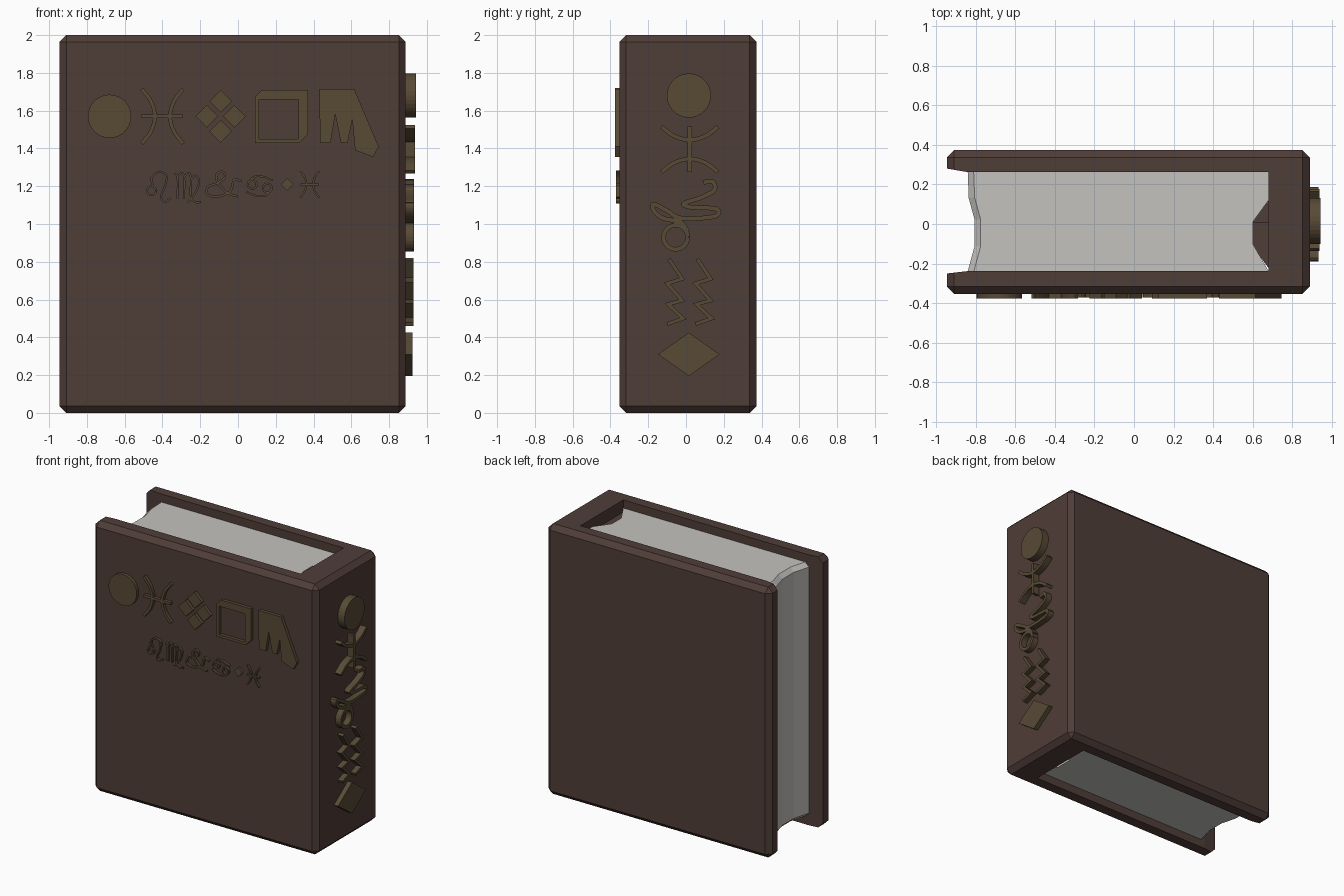
import bpy, bmesh, math
from mathutils import Vector

if "Cube" in bpy.data.objects:
    bpy.data.objects.remove(bpy.data.objects["Cube"])


def material(name, rgb):
    m = bpy.data.materials.new(name)
    m.diffuse_color = (*rgb, 1)
    m.use_nodes = True
    m.node_tree.nodes["Principled BSDF"].inputs["Base Color"].default_value = m.diffuse_color
    return m


LEATHER = material("brown_leather", (0.078, 0.047, 0.039))
BRASS = material("dull_brass", (0.098, 0.069, 0.036))
PAPER = material("grey_paper", (0.55, 0.54, 0.52))


def finish(bm, name, mat):
    bmesh.ops.recalc_face_normals(bm, faces=bm.faces)
    me = bpy.data.meshes.new(name)
    bm.to_mesh(me)
    bm.free()
    me.materials.append(mat)
    ob = bpy.data.objects.new(name, me)
    bpy.context.collection.objects.link(ob)
    return ob


def prism(bm, low, high):
    """Closed solid between two matching rings of points."""
    a = [bm.verts.new(p) for p in low]
    b = [bm.verts.new(p) for p in high]
    bm.faces.new(a)
    bm.faces.new(b)
    n = len(a)
    for i in range(n):
        bm.faces.new((a[i], a[(i + 1) % n], b[(i + 1) % n], b[i]))


def upright(name, profile, z0, z1, mat, bevel=None, size=0.03):
    bm = bmesh.new()
    prism(bm, [(x, y, z0) for x, y in profile], [(x, y, z1) for x, y in profile])
    bmesh.ops.recalc_face_normals(bm, faces=bm.faces)
    if bevel:
        edges = [e for e in bm.edges if bevel(e)]
        bmesh.ops.bevel(bm, geom=edges, offset=size, segments=1, affect='EDGES')
    return finish(bm, name, mat)


# Cover: C-shaped profile with only its outside edges chamfered
X0, X1, Y0, Y1 = -0.945, 0.888, -0.353, 0.373


def outer_edge(e):
    limits = ((0, X0), (0, X1), (1, Y0), (1, Y1), (2, 0.0), (2, 2.0))
    return sum(all(abs(v.co[ax] - val) < 1e-4 for v in e.verts) for ax, val in limits) >= 2


upright("cover", [(X0, Y0), (X1, Y0), (X1, Y1), (X0, Y1), (X0, 0.28), (-0.84, 0.262),
                  (0.68, 0.262), (0.68, -0.238), (-0.84, -0.238), (X0, -0.25)],
        0, 2, LEATHER, outer_edge, 0.036)

# Page block: hollow fore-edge, dented spine end
upright("pages", [(-0.84, 0.262), (-0.835, 0.13), (-0.805, 0.02), (-0.805, -0.11), (-0.84, -0.238),
                  (0.68, -0.238), (0.6, -0.1), (0.6, 0.01), (0.68, 0.12), (0.68, 0.262)],
        0.06, 1.94, PAPER,
        lambda e: all(v.co.x < -0.7 for v in e.verts) and abs(e.verts[0].co.z - e.verts[1].co.z) < 1e-4)

# Lining between the pages and the spine
upright("spine_lining", [(0.69, 0.01), (0.59, 0.01), (0.59, -0.1), (0.69, -0.237)], 0.09, 1.91, LEATHER)
upright("spine_lining_recess", [(0.69, 0.13), (0.59, 0.01), (0.69, 0.01)], 0.2, 1.8, LEATHER)


# ---- raised ornaments ----
def smooth(pts, steps=5):
    """Catmull-Rom curve through the points."""
    p = [Vector(q) for q in pts]
    p = [2 * p[0] - p[1]] + p + [2 * p[-1] - p[-2]]
    out = []
    for i in range(1, len(p) - 2):
        a, b, c, d = p[i - 1:i + 3]
        for k in range(steps):
            t = k / steps
            out.append(0.5 * (2 * b + (c - a) * t + (2 * a - 5 * b + 4 * c - d) * t * t
                              + (3 * b - a - 3 * c + d) * t ** 3))
    return out + [p[-2]]


def circle(cx, cy, r, n=32):
    return [(cx + r * math.cos(2 * math.pi * i / n), cy + r * math.sin(2 * math.pi * i / n)) for i in range(n)]


def ring(cx, cy, r, n=16):
    c = circle(cx, cy, r, n)
    return c + c[:1]


def diamond(cx, cy, w, h):
    return [(cx - w, cy), (cx, cy - h), (cx + w, cy), (cx, cy + h)]


def emboss(name, side, centre, depth, plates=(), strokes=(), width=2.0):
    """Raised shapes in hundredths of a unit about a centre on the front or spine."""
    bm = bmesh.new()

    def place(p, d):
        u, v = centre[0] + p[0] / 100, centre[1] + p[1] / 100
        return (u, Y0 - d, v) if side == 'front' else (X1 + d, u, v)

    for poly in plates:
        prism(bm, [place(p, -0.01) for p in poly], [place(p, depth) for p in poly])
    for path in strokes:
        p = [Vector(q) for q in path]
        rows = []
        for i, q in enumerate(p):
            a = (q - p[i - 1]).normalized() if i else (p[1] - q).normalized()
            b = (p[i + 1] - q).normalized() if i < len(p) - 1 else a
            t = (a + b).normalized()
            n = Vector((-t.y, t.x)) * width / 2 / max(0.5, t.dot(b))
            rows.append([bm.verts.new(place(s, d)) for s, d in
                         ((q + n, -0.01), (q - n, -0.01), (q - n, depth), (q + n, depth))])
        for r, s in zip(rows, rows[1:]):
            for k in range(4):
                bm.faces.new((r[k], r[(k + 1) % 4], s[(k + 1) % 4], s[k]))
        bm.faces.new(rows[0])
        bm.faces.new(rows[-1])
    return finish(bm, name, BRASS)


def twin_arcs(w, h, gap):
    """Two arcs back to back, joined by a bar."""
    arc = smooth([(-w, h), (-gap - (w - gap) * .3, h * .55), (-gap, 0), (-gap - (w - gap) * .3, -h * .55), (-w, -h)])
    return [arc, [(-x, y) for x, y in arc], [(-w, 0), (w, 0)]]


# Front, large row
D = 0.024
emboss("front_disc", 'front', (-0.68, 1.57), D, [circle(0, 0, 11.5)])
emboss("front_twin_arcs", 'front', (-0.4, 1.57), D, strokes=twin_arcs(11, 14.5, 4))
emboss("front_four_diamonds", 'front', (-0.092, 1.57), D,
       [diamond(x, y, 6, 6) for x, y in ((0, 8), (0, -8), (-7.3, 0), (7.3, 0))])
emboss("front_box_frame", 'front', (0.23, 1.57), D, [
    [(-14, -14), (-12, -12), (-12, 9), (-14, 10.5)],
    [(-14, -14), (9.5, -14), (9, -12), (-12, -12)],
    [(9, -12), (9.5, -14), (14, -9.5), (14, 14), (9, 9)],
    [(-14, 10.5), (-12, 9), (9, 9), (14, 14), (-10.5, 14)]])
emboss("front_split_banner", 'front', (0, 0), D, [
    [(43, 171.5), (61.5, 171.5), (74.5, 141), (71.5, 135.5), (62, 139), (60.5, 155),
     (58, 143), (54.5, 143), (51.5, 158), (49, 143), (43.5, 143)]])

# Front, small row
S = 0.018
emboss("small_loop_hook", 'front', (-0.418, 1.196), S, width=1.0, strokes=[
    ring(-4, -2, 2.4),
    smooth([(-3, 0.3), (-4, 5), (0, 8), (4, 6), (3, 0), (1, -5), (3, -8), (6, -6)])])
emboss("small_triple_arch", 'front', (-0.265, 1.196), S, width=1.0, strokes=[
    smooth(p) for p in (
        [(-7, 7), (-5.5, 5), (-5.5, -6)],
        [(-5.5, 5), (-3.5, 7.5), (-2, 5), (-2, -6)],
        [(-2, 5), (0, 7.5), (1.5, 5), (1.5, -5), (4, -8), (7, -8)],
        [(1.5, 4), (4, 6), (6, 3), (4, -3), (0, -8)])])
emboss("small_knot", 'front', (-0.08, 1.206), S, width=1.2, strokes=[
    smooth([(10, 2), (6, 3), (4, -3), (-2, -6), (-8, -5), (-8, -1), (-3, 1), (1, 4), (0, 7),
            (-3, 6), (-3, 2), (2, -4), (8, -6)])])
sweep = smooth([(-6, 2), (-3, 5), (2, 5), (7, 3)])
emboss("small_paired_curls", 'front', (0.115, 1.2), S, width=1.0, strokes=[
    ring(-4, 1, 2.4), ring(4, -1, 2.4), sweep, [(-x, -y) for x, y in sweep]])
emboss("small_diamond", 'front', (0.26, 1.21), S, [diamond(0, 0, 3.4, 3.4)])
emboss("small_twin_arcs", 'front', (0.38, 1.21), S, width=1.0, strokes=twin_arcs(5, 7, 1.8))

# Spine
emboss("spine_disc", 'spine', (0.015, 1.68), 0.055, [circle(0, 0, 11.7)])
emboss("spine_twin_arcs", 'spine', (0.02, 1.395), 0.05, width=2.2,
       strokes=[[(y, x) for x, y in path] for path in twin_arcs(12, 15, 5)])
emboss("spine_curl", 'spine', (0, 1.05), 0.045, width=2.4, strokes=[
    smooth([(9, 17), (14, 17.5), (15, 13), (8, 9), (-1, 6), (2, 4), (16, 3), (15, -1), (-2, -2),
            (-10, 2), (-17, 5.5), (-17, 2), (-12, -2), (-3, -4), (1, -9)]),
    ring(-5.5, -12, 6.4, 24)])
zigzag = [(-9, 17.5), (-2, 7), (-10, 4.5), (-2, -4.5), (-9.5, -6.5), (-1.5, -14), (-10, -17)]
emboss("spine_zigzags", 'spine', (0, 0.64), 0.04, width=2.0,
       strokes=[zigzag, [(x + 15, y) for x, y in zigzag]])
emboss("spine_diamond", 'spine', (0.015, 0.31), 0.035, [diamond(0, 0, 16.3, 11.5)])
